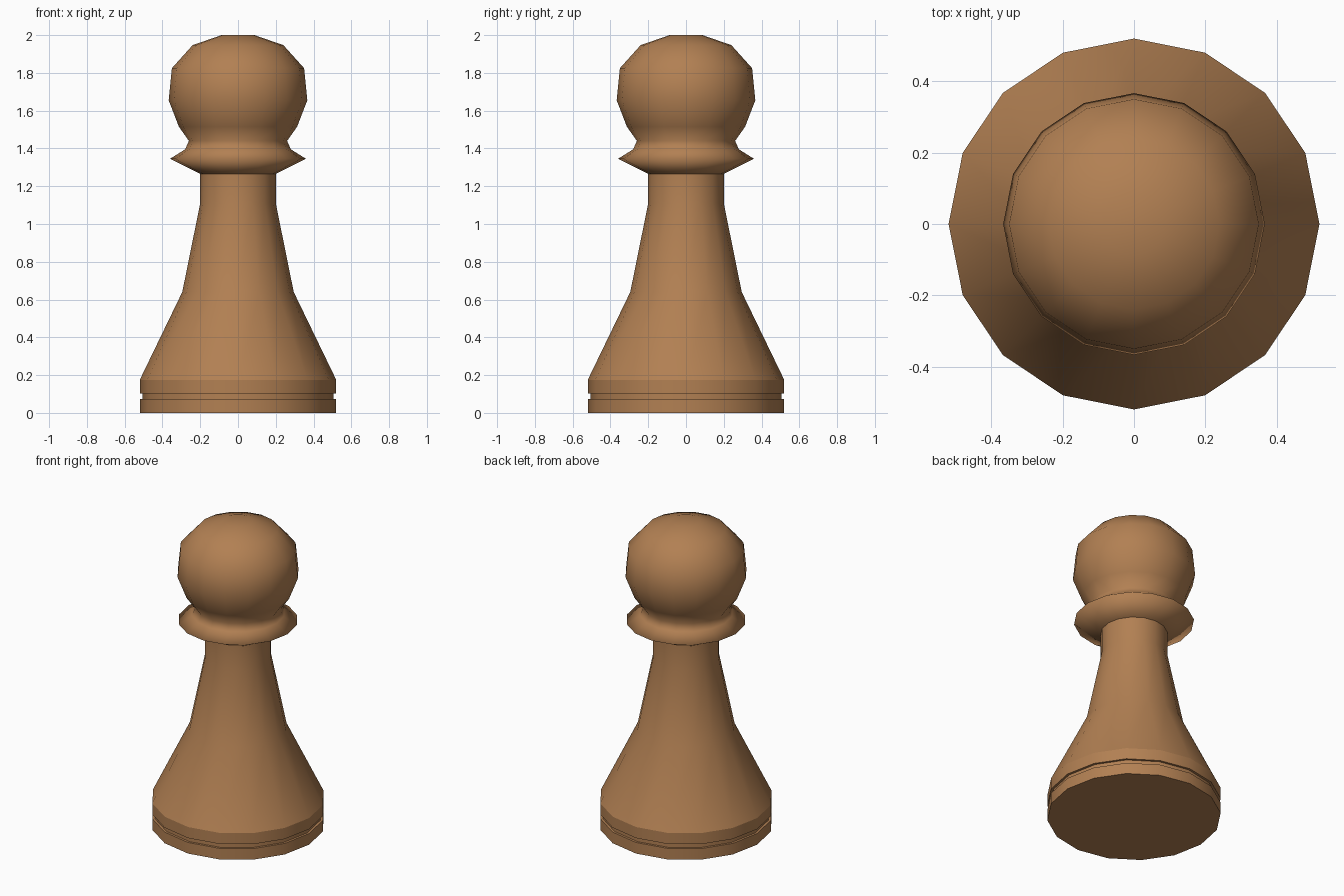
import bpy, bmesh
from math import cos, sin, tau

cube = bpy.data.objects.get("Cube")
if cube:
    bpy.data.objects.remove(cube, do_unlink=True)

SIDES = 16

# One wood colour for the whole piece
wood = bpy.data.materials.new("warm_wood")
wood.use_nodes = True
colour = (0.445, 0.216, 0.086, 1.0)
wood.diffuse_color = colour
shader = next(n for n in wood.node_tree.nodes if n.type == 'BSDF_PRINCIPLED')
shader.inputs["Base Color"].default_value = colour
shader.inputs["Roughness"].default_value = 0.6

# Turned profile, bottom to top: (radius, height, crisp ring edge)
base = [(0.52, 0, True), (0.52, 0.073, True), (0.505, 0.073, True),
        (0.505, 0.102, True), (0.52, 0.102, True), (0.52, 0.175, True)]
stem = [(0.295, 0.64, False), (0.2, 1.11, False), (0.2, 1.265, True)]
collar = [(0.36, 1.345, False), (0.28, 1.395, False), (0.26, 1.44, False)]
head = [(0.313, 1.515, False), (0.367, 1.655, False), (0.35, 1.825, False),
        (0.24, 1.947, False), (0.087, 2.0, False)]
profile = base + stem + collar + head


def ring(bm, radius, z):
    return [bm.verts.new((radius * cos(tau * i / SIDES), radius * sin(tau * i / SIDES), z))
            for i in range(SIDES)]


bm = bmesh.new()
rings = [ring(bm, r, z) for r, z, _ in profile]

# Side walls
for low, high in zip(rings, rings[1:]):
    for i in range(SIDES):
        j = (i + 1) % SIDES
        bm.faces.new((low[i], low[j], high[j], high[i]))

# Flat underside and crown
bm.faces.new(rings[0][::-1])
bm.faces.new(rings[-1])

# Soft shading everywhere except across the crisp rings
for face in bm.faces:
    face.smooth = True
for verts, (_, _, crisp) in zip(rings, profile):
    if crisp:
        for i in range(SIDES):
            bm.edges.get((verts[i], verts[(i + 1) % SIDES])).smooth = False

mesh = bpy.data.meshes.new("turned_pawn")
bm.to_mesh(mesh)
bm.free()
mesh.materials.append(wood)
bpy.context.scene.collection.objects.link(bpy.data.objects.new("turned_pawn", mesh))
